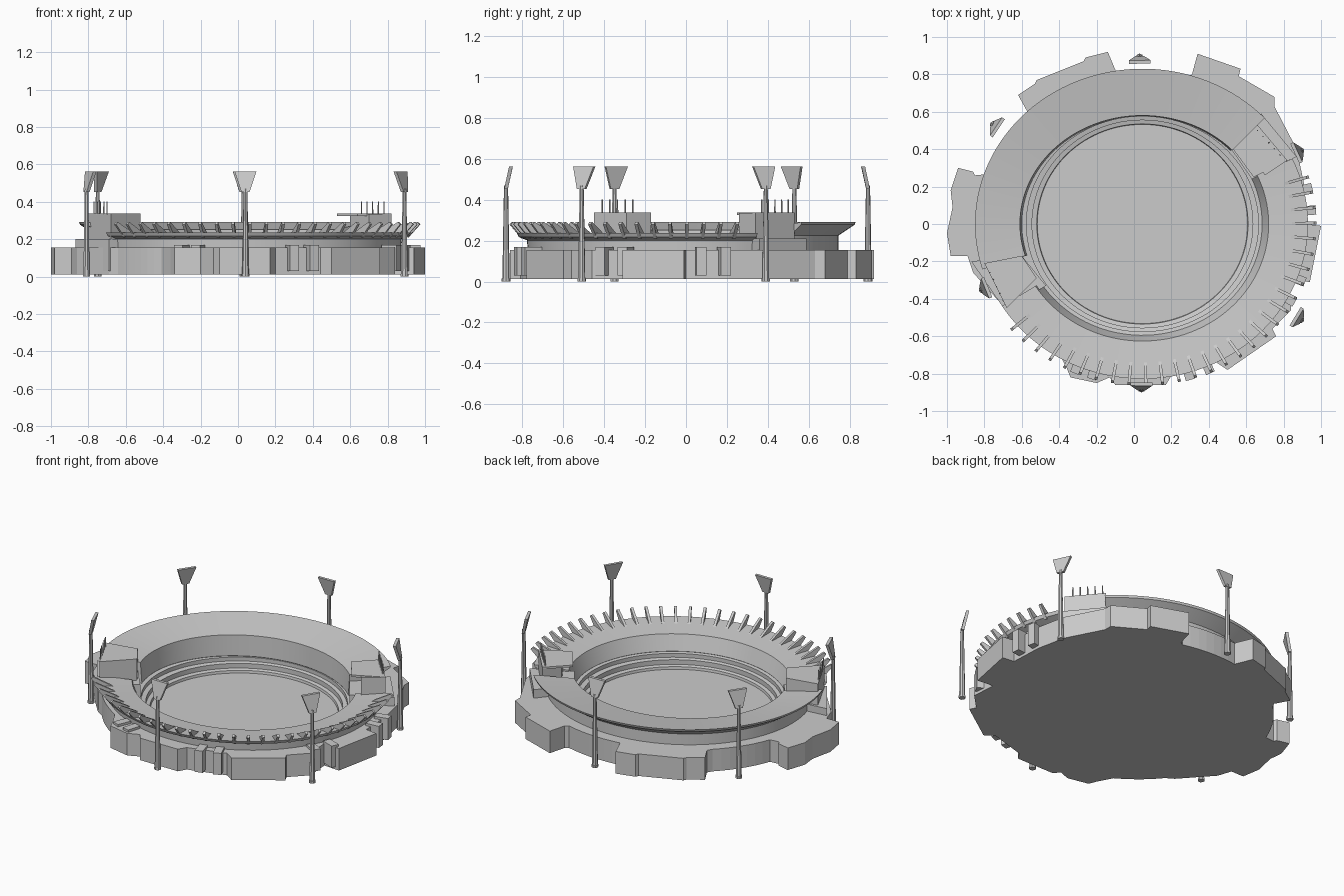
import bpy, bmesh, math
from mathutils import Matrix, Vector

cube = bpy.data.objects.get("Cube")
if cube:
    bpy.data.objects.remove(cube, do_unlink=True)

CX = 0.045          # bowl centre
RX, RY = 0.895, 0.83  # outer rim radii


def finish(bm, name, smooth=False):
    bmesh.ops.recalc_face_normals(bm, faces=bm.faces)
    mesh = bpy.data.meshes.new(name)
    bm.to_mesh(mesh)
    bm.free()
    obj = bpy.data.objects.new(name, mesh)
    bpy.context.collection.objects.link(obj)
    bpy.ops.object.select_all(action="DESELECT")
    obj.select_set(True)
    bpy.context.view_layer.objects.active = obj
    if smooth:
        bpy.ops.object.shade_smooth_by_angle(angle=math.radians(25))
    return obj


def on_rim(deg, scale=1.0):
    a = math.radians(deg)
    return (CX + RX * scale * math.cos(a), RY * scale * math.sin(a))


def arc(start, end, scale, steps=7):
    return [on_rim(start + (end - start) * i / steps, scale) for i in range(steps + 1)]


def cm(*points):
    return [(x / 100, y / 100) for x, y in points]


def add_prism(bm, points, z0, z1):
    low = [bm.verts.new((x, y, z0)) for x, y in points]
    high = [bm.verts.new((x, y, z1)) for x, y in points]
    bm.faces.new(low)
    bm.faces.new(high)
    for i in range(len(points)):
        j = (i + 1) % len(points)
        bm.faces.new((low[i], low[j], high[j], high[i]))


def prism(name, points, z0, z1):
    bm = bmesh.new()
    add_prism(bm, points, z0, z1)
    return finish(bm, name)


def sweep(name, profile, start, end):
    """Sweep a closed profile of (x radius, y radius, z) around the bowl."""
    full = end - start >= 360
    steps = max(8, round((end - start) / 3))
    bm = bmesh.new()
    rings = []
    for i in range(steps if full else steps + 1):
        a = math.radians(start + (end - start) * i / steps)
        rings.append([bm.verts.new((CX + rx * math.cos(a), ry * math.sin(a), z))
                      for rx, ry, z in profile])
    n = len(profile)
    for i in range(steps):
        r0, r1 = rings[i], rings[(i + 1) % len(rings)]
        for k in range(n):
            m = (k + 1) % n
            bm.faces.new((r0[k], r0[m], r1[m], r1[k]))
    if not full:
        bm.faces.new(rings[0])
        bm.faces.new(rings[-1])
    return finish(bm, name, True)


# Podium with projecting bays, hollowed for the bowl
outline = (
    cm((-14, 92), (-26, 89), (-27, 87), (-52, 77), (-53, 75), (-62, 69), (-57, 60))
    + arc(136, 161, 0.985)
    + cm((-85, 26), (-86, 28), (-94, 30), (-98, 18), (-97, 9), (-100, -5), (-98, -17),
         (-89, -17), (-86, -26), (-69, -45))
    + arc(217, 238, 0.96)
    + cm((-36, -77), (-34, -82), (-20, -85), (-13, -82), (-10, -86), (17, -86), (20, -81),
         (44, -74), (50, -78), (76, -60), (74, -56), (84, -46), (83, -30), (94, -31),
         (100, -1), (92, 0), (91, 21), (87, 40), (75, 63), (75, 68), (56, 79), (57, 83),
         (34, 91), (31, 80))
    + arc(74, 99, 0.985)
)
podium = prism("podium", outline, 0.012, 0.155)
cutter = prism("bowl_cutter", arc(0, 356, 0.83, 89), 0.03, 0.4)
cutter.hide_render = True
cut = podium.modifiers.new("bowl", "BOOLEAN")
cut.object = cutter
cut.solver = "EXACT"
bpy.context.view_layer.objects.active = podium
bpy.ops.object.modifier_apply(modifier=cut.name)
bpy.data.objects.remove(cutter, do_unlink=True)

# Playing field
prism("field", arc(0, 356, 0.66, 89), 0.02, 0.034)

# Stepped lower seating all round
sweep("lower_seating", [
    (0.56, 0.53, 0.02), (0.565, 0.535, 0.05), (0.59, 0.555, 0.055), (0.59, 0.555, 0.085),
    (0.62, 0.575, 0.09), (0.62, 0.575, 0.115), (0.72, 0.67, 0.13), (0.75, 0.7, 0.02),
], 0, 360)

# Broad covered stand at the back
sweep("back_stand", [
    (0.655, 0.58, 0.252), (0.895, 0.83, 0.292), (0.89, 0.825, 0.278), (0.81, 0.745, 0.225),
    (0.81, 0.745, 0.03), (0.7, 0.65, 0.03), (0.645, 0.575, 0.12),
], 43, 197)

# Lower stand round the front
sweep("front_stand", [
    (0.675, 0.626, 0.218), (0.885, 0.828, 0.237), (0.875, 0.818, 0.218), (0.83, 0.778, 0.202),
    (0.815, 0.762, 0.03), (0.7, 0.65, 0.03), (0.64, 0.595, 0.12),
], 212, 385)

# Radial fins on the front roof
bm = bmesh.new()
fin_profile = [(0.89, 0.228), (1.025, 0.292), (1.04, 0.28), (0.97, 0.21)]
for i in range(29):
    deg = -139 + 156 * i / 28
    inner, outer = Vector(on_rim(deg, 0.9)), Vector(on_rim(deg))
    d = (outer - inner).normalized()
    side = Vector((-d.y, d.x)) * 0.008
    loops = []
    for s in (-1, 1):
        loops.append([bm.verts.new((*(Vector(on_rim(deg, r)) + side * s), z))
                      for r, z in fin_profile])
    a, b = loops
    bm.faces.new(a)
    bm.faces.new(b)
    for k in range(4):
        m = (k + 1) % 4
        bm.faces.new((a[k], a[m], b[m], b[k]))
finish(bm, "roof_fins")

# Corner buildings between the stands
prism("right_building", cm((-80, -21), (-60, -17), (-52, -29), (-68, -45)), 0.03, 0.338)
prism("right_walkway", cm((-87, -20), (-60, -17), (-47, -33), (-69, -46)), 0.03, 0.2)
prism("left_building", cm((66, 53), (82, 34), (70, 26), (60, 42)), 0.03, 0.335)
prism("left_canopy", cm((66, 53), (82, 34), (64, 25), (53, 40)), 0.325, 0.338)
prism("left_walkway", cm((68, 59), (87, 36), (63, 24), (52, 40)), 0.03, 0.21)


# Rows of masts on the buildings
def masts(name, start, end, count=5):
    bm = bmesh.new()
    for i in range(count):
        p = Vector(start).lerp(Vector(end), i / (count - 1))
        bmesh.ops.create_cone(bm, cap_ends=True, segments=6, radius1=0.004, radius2=0.003,
                              depth=0.07, matrix=Matrix.Translation((p.x, p.y, 0.367)))
    finish(bm, name)


masts("left_masts", (0.66, 0.5), (0.78, 0.37))
masts("right_masts", (-0.77, -0.26), (-0.7, -0.41))

# Entrance turrets along the podium
bm = bmesh.new()
for deg in (-113, -107, -74, -67, -29, -21, 5, 13):
    x, y = on_rim(deg, 0.99)
    place = (Matrix.Translation((x, y, 0.1)) @ Matrix.Rotation(math.radians(deg), 4, "Z")
             @ Matrix.Diagonal((0.09, 0.05, 0.14, 1)))
    bmesh.ops.create_cube(bm, size=1, matrix=place)
finish(bm, "entrance_turrets")


# Floodlights facing the field
def floodlight(index, x, y):
    bm = bmesh.new()
    for r0, r1, z0, z1 in ((0.021, 0.021, 0, 0.014), (0.018, 0.01, 0.014, 0.47)):
        bmesh.ops.create_cone(bm, cap_ends=True, segments=8, radius1=r0, radius2=r1,
                              depth=z1 - z0, matrix=Matrix.Translation((0, 0, (z0 + z1) / 2)))
    panel = bmesh.ops.create_cube(bm, size=2)["verts"]
    for v in panel:
        top = v.co.z > 0
        v.co = (v.co.x * (0.058 if top else 0.022),
                v.co.y * 0.009 + (0.024 if top else 0),
                0.562 if top else 0.452)
    turn = math.atan2(-y, CX - x) - math.pi / 2
    bm.transform(Matrix.Translation((x, y, 0)) @ Matrix.Rotation(turn, 4, "Z"))
    finish(bm, f"floodlight_{index}", True)


for i, (x, y) in enumerate(cm((3, 89), (-75, 53), (-81, -35), (4, -88), (89, -51), (89, 39))):
    floodlight(i + 1, x, y)
